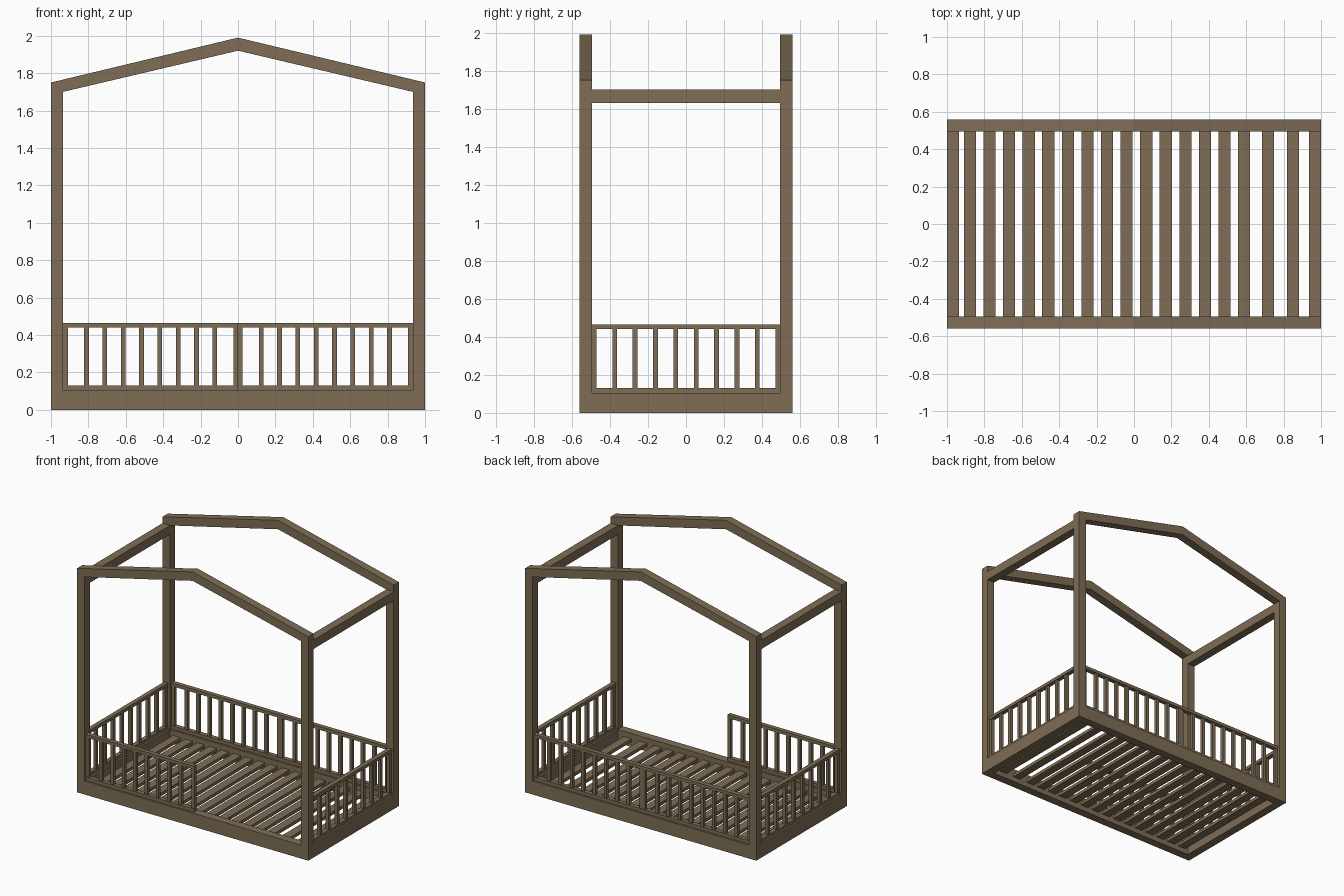
import bpy, bmesh

cube = bpy.data.objects.get("Cube")
if cube:
    bpy.data.objects.remove(cube, do_unlink=True)

wood = bpy.data.materials.new("brown_wood")
wood.use_nodes = True
colour = (0.21, 0.155, 0.092, 1)
wood.diffuse_color = colour
wood.node_tree.nodes["Principled BSDF"].inputs["Base Color"].default_value = colour

W, D, T = 1.0, 0.56, 0.065        # half width, half depth, timber thickness
IX, IY = W - T, D - T             # inner faces of the posts
BASE, POST, BAR = 0.105, 1.63, 0.025


def finish(name, bm):
    bmesh.ops.recalc_face_normals(bm, faces=bm.faces)
    mesh = bpy.data.meshes.new(name)
    bm.to_mesh(mesh)
    bm.free()
    mesh.materials.append(wood)
    obj = bpy.data.objects.new(name, mesh)
    bpy.context.collection.objects.link(obj)
    return obj


def box(name, xs, ys, zs):
    bm = bmesh.new()
    bmesh.ops.create_cube(bm, size=1)
    for v in bm.verts:
        for i, (a, b) in enumerate((xs, ys, zs)):
            v.co[i] = (a + b) / 2 + v.co[i] * (b - a)
    return finish(name, bm)


def prism(name, profile, y0, y1):
    bm = bmesh.new()
    face = bm.faces.new([bm.verts.new((x, y0, z)) for x, z in profile])
    ext = bmesh.ops.extrude_face_region(bm, geom=[face])
    verts = [g for g in ext["geom"] if isinstance(g, bmesh.types.BMVert)]
    bmesh.ops.translate(bm, verts=verts, vec=(0, y1 - y0, 0))
    return finish(name, bm)


def railing(name, start, end, centres, cross, along_x):
    """Bottom rail, top rail and balusters along one axis."""
    def part(label, span, depth, zs):
        across = (cross - depth / 2, cross + depth / 2)
        pair = (span, across) if along_x else (across, span)
        box(f"{name}_{label}", *pair, zs)
    part("bottom_rail", (start, end), 0.035, (BASE, BASE + BAR))
    part("top_rail", (start, end), 0.035, (0.44, 0.465))
    for c in centres:
        part("baluster", (c - BAR / 2, c + BAR / 2), BAR, (BASE + BAR, 0.44))


def span(a, b):
    return tuple(sorted((a, b)))


# Corner posts, joint blocks and gabled roof beams
for sy, side in ((-1, "front"), (1, "back")):
    ys = span(sy * IY, sy * D)
    for sx, end in ((-1, "right"), (1, "left")):
        xs = span(sx * IX, sx * W)
        box(f"{side}_{end}_post", xs, ys, (0, POST))
        box(f"{side}_{end}_joint", xs, ys, (POST, 1.665))
        gable = [(0, 1.99), (W, 1.75), (W, 1.665), (IX, 1.665), (IX, 1.70), (0, 1.92)]
        prism(f"{side}_{end}_roof_beam", [(sx * x, z) for x, z in gable], *ys)
    box(f"{side}_base_board", (-IX, IX), ys, (0, BASE))

# End boards, upper cross beams and end railings
for sx, end in ((-1, "right"), (1, "left")):
    xs = span(sx * IX, sx * W)
    box(f"{end}_base_board", xs, (-IY, IY), (0, BASE))
    box(f"{end}_cross_beam", xs, (-IY, IY), (POST, 1.70))
    ends = IY - BAR / 2
    railing(f"{end}_railing", -IY, IY,
            [-ends + 2 * ends * i / 9 for i in range(10)],
            sx * (W - T / 2), False)

# Half-length railing panels: two at the back, one at the front
bars = [0.0125, IX - BAR / 2] + [0.124 + 0.098 * i for i in range(8)]
for name, sx, sy in (("back_left", 1, 1), ("back_right", -1, 1), ("front_right", -1, -1)):
    railing(f"{name}_railing", *span(0, sx * IX), [sx * b for b in bars],
            sy * (D - T / 2), True)

# Bed slats
for x in [-0.877 + 0.1047 * i for i in range(15)] + [0.717, 0.85]:
    box("bed_slat", (x - 0.0325, x + 0.0325), (-IY, IY), (0.04, 0.065))
